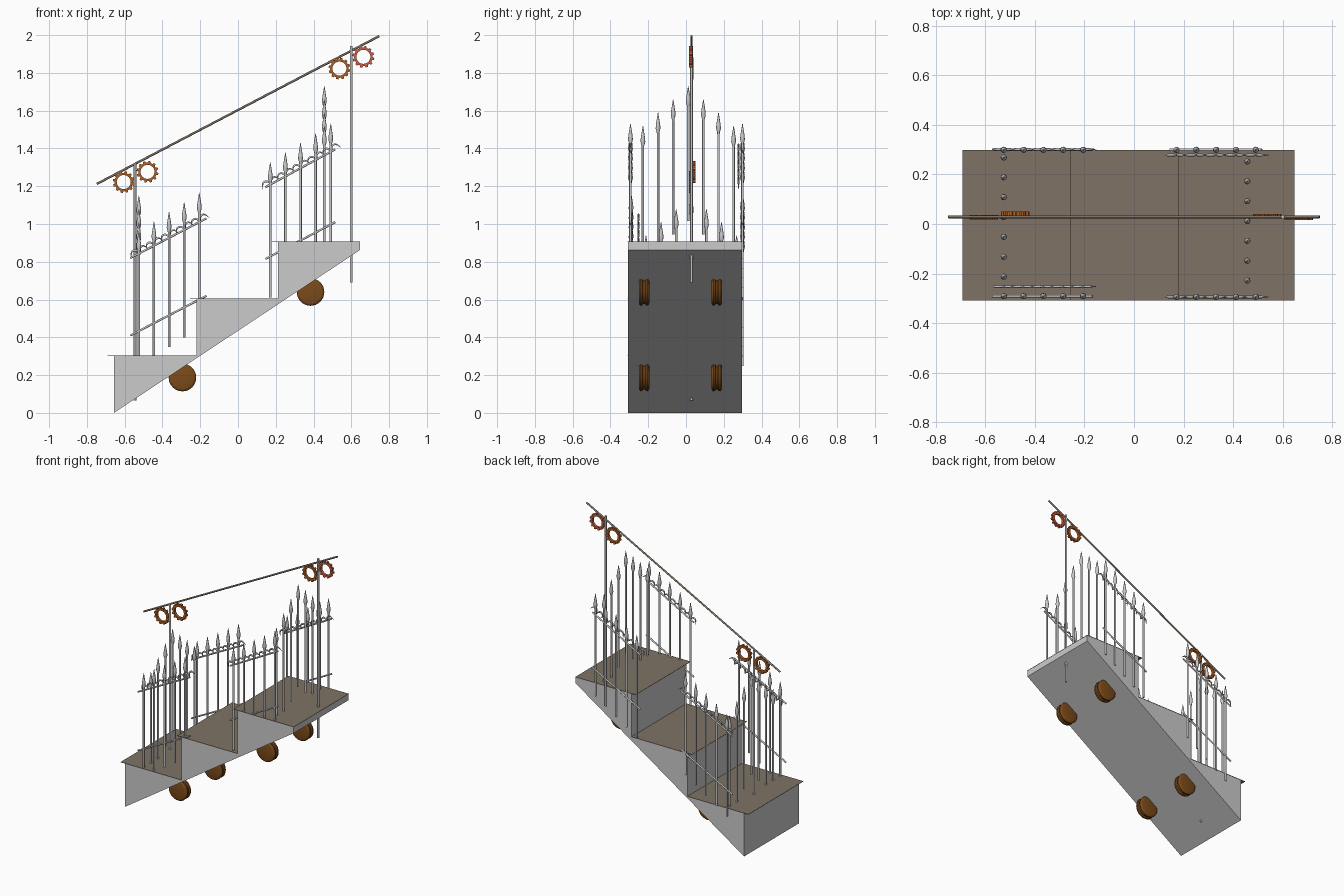
import bpy, bmesh, math
from mathutils import Vector, Matrix

if "Cube" in bpy.data.objects:
    bpy.data.objects.remove(bpy.data.objects["Cube"])


def material(name, rgb):
    m = bpy.data.materials.new(name)
    m.diffuse_color = (*rgb, 1)
    m.use_nodes = True
    m.node_tree.nodes["Principled BSDF"].inputs["Base Color"].default_value = m.diffuse_color
    return m


WOOD = material("wood", (0.21, 0.17, 0.13))
BROWN = material("wheel_brown", (0.20, 0.07, 0.01))
BRONZE = material("gear_bronze", (0.45, 0.12, 0.02))
COPPER = material("gear_copper", (0.60, 0.12, 0.06))


def mesh_from(name, verts, faces, mat=None, smooth=False):
    me = bpy.data.meshes.new(name)
    me.from_pydata(verts, [], faces)
    bm = bmesh.new()
    bm.from_mesh(me)
    bmesh.ops.recalc_face_normals(bm, faces=bm.faces)
    if smooth:
        for f in bm.faces:
            f.smooth = True
        for e in bm.edges:
            if len(e.link_faces) == 2 and e.calc_face_angle() > math.radians(40):
                e.smooth = False
    bm.to_mesh(me)
    bm.free()
    if mat:
        me.materials.append(mat)
    return me


def place(name, me, loc=(0, 0, 0), matrix=None):
    ob = bpy.data.objects.new(name, me)
    bpy.context.collection.objects.link(ob)
    ob.matrix_world = Matrix.Translation(loc) @ (matrix or Matrix())
    return ob


def lathe(name, profile, sides=16, mat=None):
    """Revolve (radius, z) points around z, with capped ends."""
    v = [(r * math.cos(2 * math.pi * i / sides), r * math.sin(2 * math.pi * i / sides), z)
         for r, z in profile for i in range(sides)]
    n = len(profile)
    f = [(k * sides + i, k * sides + (i + 1) % sides,
          (k + 1) * sides + (i + 1) % sides, (k + 1) * sides + i)
         for k in range(n - 1) for i in range(sides)]
    f += [tuple(range(sides))[::-1], tuple(range((n - 1) * sides, n * sides))]
    return mesh_from(name, v, f, mat, True)


def rod(name, a, b, r, mat=None):
    a, b = Vector(a), Vector(b)
    d = b - a
    me = lathe(name, [(r, 0), (r, d.length)], 12, mat)
    return place(name, me, a, d.to_track_quat('Z', 'Y').to_matrix().to_4x4())


# Stair body: stepped profile with sloping underside
Y0, Y1 = -0.307, 0.297
prof = [(-0.657, 0), (-0.657, 0.302), (-0.22, 0.302), (-0.22, 0.603), (0.212, 0.603),
        (0.212, 0.905), (0.646, 0.905), (0.646, 0.862)]
n = len(prof)
verts = [(x, y, z) for y in (Y0, Y1) for x, z in prof]
faces = [tuple(range(n)), tuple(range(n, 2 * n))[::-1]]
faces += [(i, (i + 1) % n, n + (i + 1) % n, n + i) for i in range(n)]
place("stair_body", mesh_from("stair_body", verts, faces))

# Thin wooden treads overhanging each riser
for i, (xa, xb, z) in enumerate([(-0.692, -0.22, 0.304), (-0.255, 0.212, 0.605), (0.18, 0.647, 0.907)]):
    bm = bmesh.new()
    bmesh.ops.create_cube(bm, size=1)
    bm.transform(Matrix.Diagonal((xb - xa, Y1 - Y0 + 0.004, 0.002, 1)))
    me = bpy.data.meshes.new("tread")
    bm.to_mesh(me)
    bm.free()
    me.materials.append(WOOD)
    place(f"tread_{i + 1}", me, ((xa + xb) / 2, (Y0 + Y1) / 2, z - 0.001))

# Grooved wheels sunk in the underside
wheel = lathe("wheel", [(0.002, -.028), (.058, -.028), (.068, -.025), (.073, -.018), (.071, -.010),
                        (.064, -.005), (.064, .005), (.071, .010), (.073, .018), (.068, .025),
                        (.058, .028), (.002, .028)], 32, BROWN)
for x, z in [(-0.294, 0.187), (0.384, 0.64)]:
    for y in (-0.222, 0.163):
        place("wheel", wheel, (x, y, z), Matrix.Rotation(math.pi / 2, 4, 'X'))

# Handrail and its two posts
YR = 0.029
rod("handrail", (-0.748, YR, 1.212), (0.748, YR, 1.995), 0.006, WOOD)
rod("lower_post", (-0.545, YR, 0.065), (-0.545, YR, 1.32), 0.007)
rod("upper_post", (0.60, YR, 0.69), (0.60, YR, 1.943), 0.007)


# Gears: toothed rings facing the front
def gear(mat, teeth=12, t=0.009):
    m = teeth * 4
    v = []
    for y in (-t, t):
        for inner in (False, True):
            for i in range(m):
                r = 0.037 if inner else (0.049, 0.049, 0.058, 0.058)[i % 4]
                a = 2 * math.pi * (i + (0, 0.5, 0, 0.5)[i % 4] - 0.25) / m
                v.append((r * math.cos(a), y, r * math.sin(a)))
    f = []
    for i in range(m):
        j = (i + 1) % m
        for a, b in ((0, 1), (1, 3), (3, 2), (2, 0)):
            f.append((a * m + i, a * m + j, b * m + j, b * m + i))
    return mesh_from("gear", v, f, mat)


bronze, copper = gear(BRONZE), gear(COPPER)
for x, y, z, me in [(-0.605, 0.027, 1.222, bronze), (-0.479, 0.042, 1.276, bronze),
                    (0.537, 0.032, 1.823, bronze), (0.664, 0.026, 1.885, copper)]:
    place("gear", me, (x, y, z))

# Spear-headed picket
picket = lathe("picket", [(.0065, 0), (.0065, .60), (.007, .61), (.0125, .63), (.0115, .65), (.001, .715)], 12)


# Scroll: a pair of tapered drooping horns
def scroll_mesh():
    c = bpy.data.curves.new("scroll", 'CURVE')
    c.dimensions = '3D'
    c.bevel_depth = 0.006
    c.bevel_resolution = 1
    c.use_fill_caps = True
    c.resolution_u = 4
    for s in (-1, 1):
        sp = c.splines.new('NURBS')
        pts = [(0, -.012, .6), (.008, .010, 1), (.024, .018, 1), (.042, .012, .7), (.053, -.016, .1)]
        sp.points.add(len(pts) - 1)
        for p, (x, z, r) in zip(sp.points, pts):
            p.co = (s * x, 0, z, 1)
            p.radius = r
        sp.order_u = 3
        sp.use_endpoint_u = True
        sp.use_smooth = True
    return c


scroll = scroll_mesh()
tilt = Matrix.Rotation(-math.atan(0.52), 4, 'Y')


# Side fences: pickets climbing with the stair, two rails, and a row of scrolls
def fence(name, x0, z0, rails, sides):
    for y, ys in sides:
        for i in range(5):
            place(name + "_picket", picket, (x0 + 0.08 * i, y, z0 + 0.051 * i))
        for xa, za, xb, zb in rails:
            rod(name + "_rail", (xa, y, za), (xb, y, zb), 0.0055)
        xa, za, xb, zb = rails[1]
        for i in range(5):
            x = x0 + 0.08 * i
            z = za + (x - xa) * (zb - za) / (xb - xa) + 0.012
            place(name + "_scroll", scroll, (x, ys, z), tilt)


fence("lower_fence", -0.525, 0.247, [(-0.57, 0.41, -0.167, 0.62), (-0.57, 0.82, -0.167, 1.03)],
      [(0.299, 0.301), (-0.291, -0.252)])
fence("upper_fence", 0.171, 0.612, [(0.145, 0.815, 0.515, 1.01), (0.145, 1.195, 0.515, 1.395)],
      [(0.299, 0.278), (-0.294, -0.294)])

# Cross rows: seven pickets rising to a peak in the middle
for name, x, yc, z0 in [("lower_gate_picket", -0.525, 0.028, 0.435), ("upper_gate_picket", 0.457, 0.012, 1.015)]:
    for i in range(-3, 4):
        place(name, picket, (x, yc + 0.08 * i, z0 - 0.07 * abs(i)))
